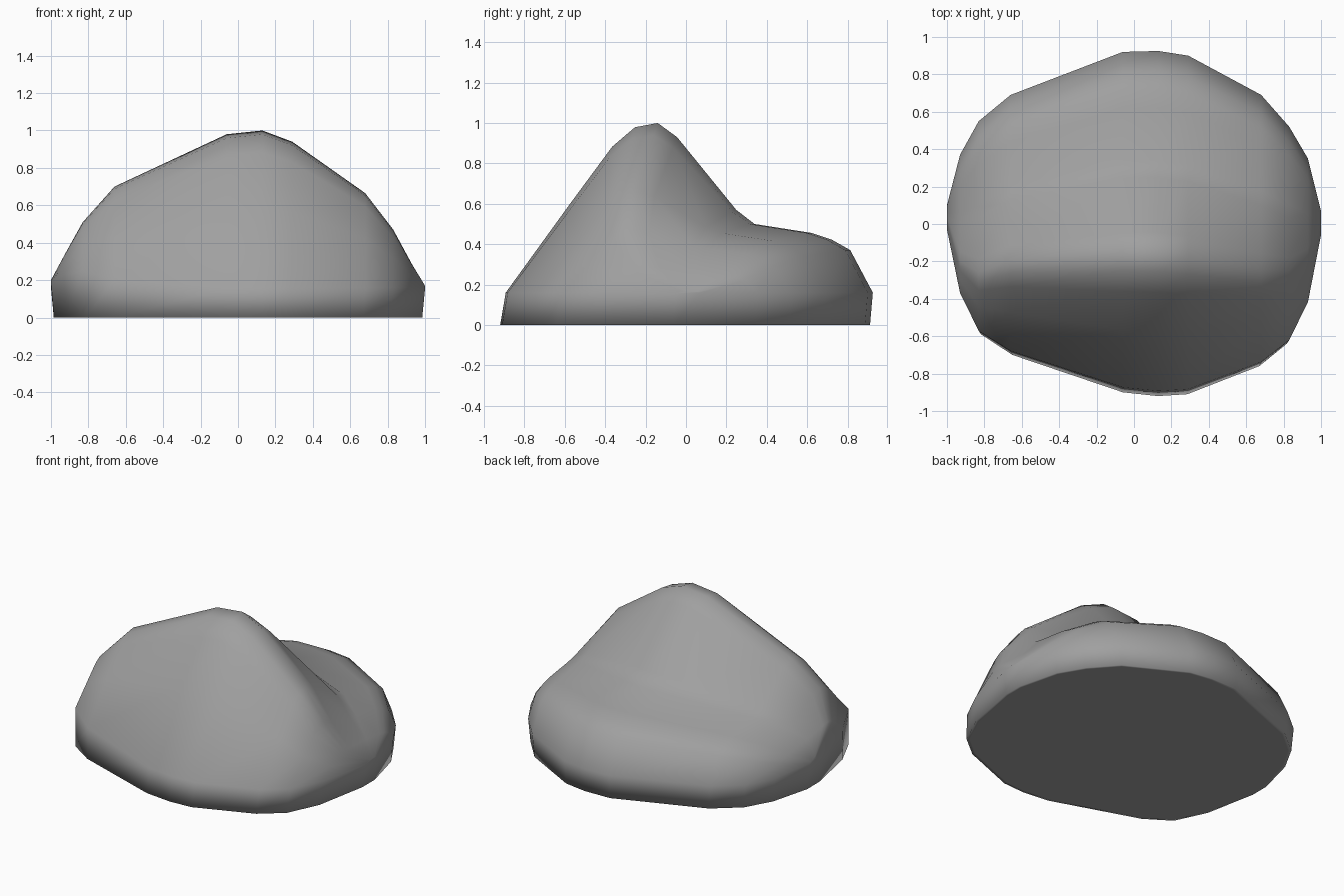
import bpy
import bmesh

cube = bpy.data.objects.get("Cube")
if cube:
    bpy.data.objects.remove(cube)

stone = bpy.data.materials.new("stone grey")
stone.use_nodes = True
grey = (0.35, 0.35, 0.35, 1)
stone.diffuse_color = grey
stone.node_tree.nodes["Principled BSDF"].inputs["Base Color"].default_value = grey

RIM = 0.16     # height of the widest outline at the back
INSET = 0.985  # base outline relative to the rim, at the back and sides
FLARE = 0.97   # front rim relative to the base, which sticks out there

# Slices along x: x, front y, crest y, back y, front rim, crest and shelf height
SLICES = [
    (-1.0, -0.03, 0.03, 0.1, 0.19, 0.2, 0.19),
    (-0.93, -0.38, -0.2, 0.37, 0.23, 0.33, 0.29),
    (-0.83, -0.59, -0.26, 0.55, 0.25, 0.51, 0.37),
    (-0.66, -0.7, -0.19, 0.69, 0.2, 0.7, 0.44),
    (-0.06, -0.9, -0.14, 0.92, 0.16, 0.98, 0.5),
    (0.13, -0.92, -0.14, 0.925, 0.16, 1.0, 0.5),
    (0.29, -0.91, -0.16, 0.9, 0.16, 0.94, 0.5),
    (0.68, -0.76, -0.24, 0.69, 0.16, 0.665, 0.455),
    (0.83, -0.64, -0.25, 0.52, 0.16, 0.47, 0.38),
    (0.93, -0.43, -0.18, 0.35, 0.16, 0.285, 0.265),
    (1.0, -0.06, 0.0, 0.07, 0.155, 0.17, 0.165),
]


def slice_points(x, front, ridge, back, lip, crest, shelf):
    """Outline of one slice, from front base over the crest to the back base."""
    rise, step, drop = crest - lip, shelf - RIM, crest - shelf
    climb = [(0, 0), (0.42, 0.52), (0.7, 0.86), (0.85, 0.975), (1, 1)]
    descent = [
        (0.09, shelf + 0.86 * drop),
        (0.365, shelf + 0.14 * drop),
        (0.45, shelf),
        (0.715, RIM + 0.87 * step),
        (0.81, RIM + 0.77 * step),
        (0.895, RIM + 0.62 * step),
        (1, RIM),
    ]
    foot = front * FLARE
    pts = [(x * INSET, front, 0)]
    pts += [(x, foot + t * (ridge - foot), lip + h * rise) for t, h in climb]
    pts += [(x, ridge + t * (back - ridge), z) for t, z in descent]
    return pts + [(x * INSET, back * INSET, 0)]


# Boulder: slices joined into one skin
bm = bmesh.new()
rows = [[bm.verts.new(p) for p in slice_points(*s)] for s in SLICES]
for a, b in zip(rows, rows[1:]):
    for i in range(len(a) - 1):
        bm.faces.new((a[i], b[i], b[i + 1], a[i + 1]))
bm.faces.new(rows[0])
bm.faces.new(rows[-1][::-1])

# Flat underside with a narrow border
base = bm.faces.new([r[0] for r in rows] + [r[-1] for r in reversed(rows)])
bmesh.ops.recalc_face_normals(bm, faces=bm.faces)
bmesh.ops.inset_individual(bm, faces=[base], thickness=0.02)
for f in bm.faces:
    f.smooth = True

mesh = bpy.data.meshes.new("boulder")
bm.to_mesh(mesh)
bm.free()
mesh.materials.append(stone)
boulder = bpy.data.objects.new("boulder", mesh)
bpy.context.collection.objects.link(boulder)
